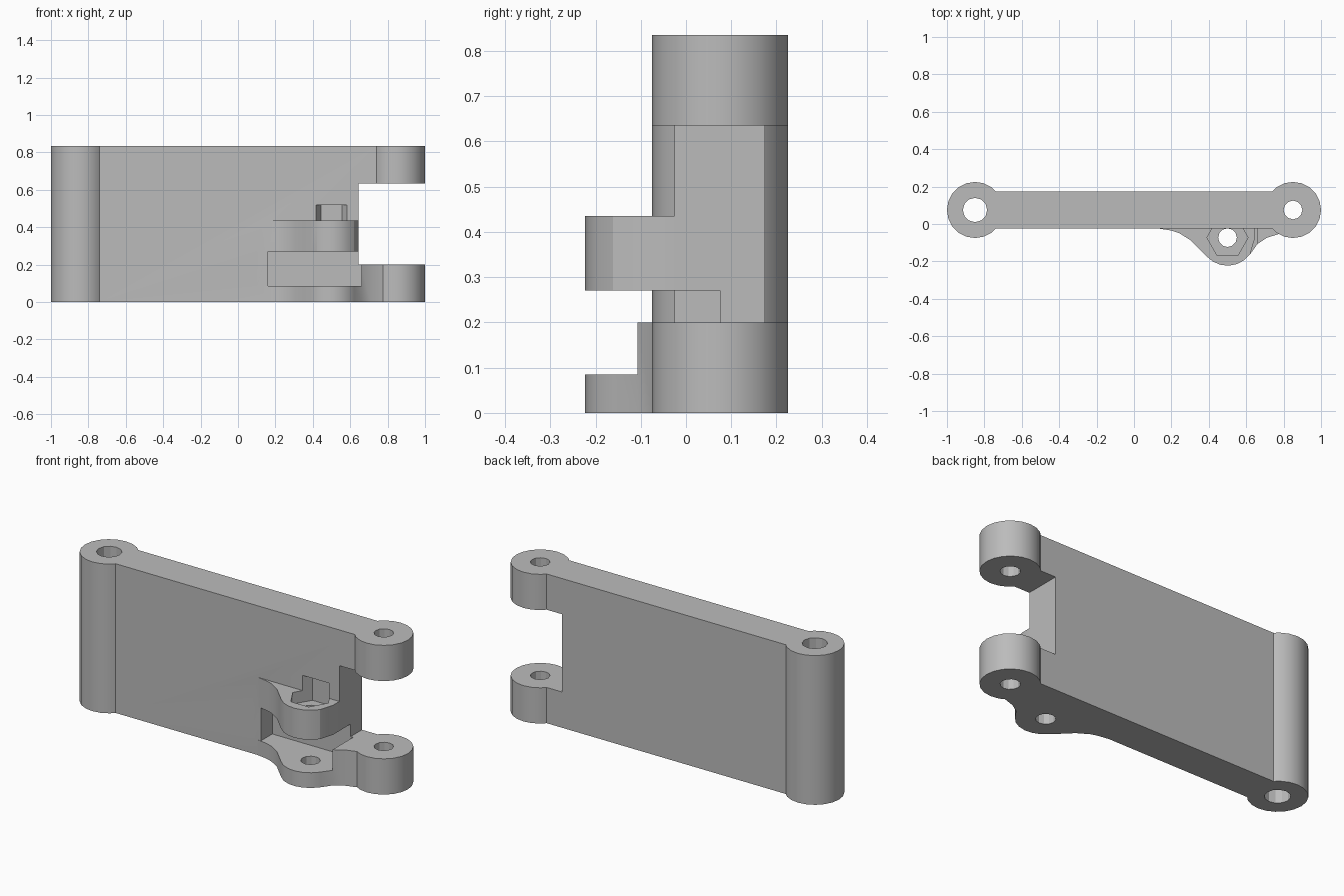
import bpy
import bmesh
from math import cos, sin, pi, radians

cube = bpy.data.objects.get("Cube")
if cube:
    bpy.data.objects.remove(cube, do_unlink=True)

grey = bpy.data.materials.new("plain_grey")
grey.use_nodes = True
grey.diffuse_color = (0.5, 0.5, 0.5, 1)
grey.node_tree.nodes["Principled BSDF"].inputs["Base Color"].default_value = (0.5, 0.5, 0.5, 1)


def prism(name, outline, z0, z1):
    """Extrude a flat outline between two heights."""
    bm = bmesh.new()
    face = bm.faces.new([bm.verts.new((x, y, z0)) for x, y in outline])
    out = bmesh.ops.extrude_face_region(bm, geom=[face])
    top = [v for v in out["geom"] if isinstance(v, bmesh.types.BMVert)]
    bmesh.ops.translate(bm, verts=top, vec=(0, 0, z1 - z0))
    bmesh.ops.recalc_face_normals(bm, faces=bm.faces)
    mesh = bpy.data.meshes.new(name)
    bm.to_mesh(mesh)
    bm.free()
    mesh.materials.append(grey)
    obj = bpy.data.objects.new(name, mesh)
    bpy.context.collection.objects.link(obj)
    return obj


def box(x0, x1, y0, y1):
    return [(x0, y0), (x1, y0), (x1, y1), (x0, y1)]


def ring(x, y, r, n):
    return [(x + r * cos(2 * pi * i / n), y + r * sin(2 * pi * i / n)) for i in range(n)]


def combine(target, tool, operation):
    """Apply a boolean and discard the tool."""
    mod = target.modifiers.new("boolean", 'BOOLEAN')
    mod.operation, mod.object, mod.solver = operation, tool, 'EXACT'
    bpy.context.view_layer.objects.active = target
    bpy.ops.object.modifier_apply(modifier=mod.name)
    bpy.data.objects.remove(tool, do_unlink=True)


HEIGHT = 0.835
END, MID = 0.85, 0.075          # barrel centres
BOLT_X, BOLT_Y = 0.5, -0.073    # clamp bolt centre

# Main plate, notched at the right end
arm = prism("hinge_arm", box(-END, END, -0.025, 0.175), 0, HEIGHT)
combine(arm, prism("notch", box(0.645, 1.2, -0.5, 0.5), 0.2, 0.635), 'DIFFERENCE')

# Barrels at both ends
for name, x, z0, z1 in (("left_barrel", -END, 0, HEIGHT),
                        ("upper_barrel", END, 0.635, HEIGHT),
                        ("lower_barrel", END, 0, 0.2)):
    combine(arm, prism(name, ring(x, MID, 0.15, 20), z0, z1), 'UNION')

# Clamp lugs share a flared left side and a rounded nose
flare = [(0.13, -0.01), (0.13, -0.024), (0.2, -0.035), (0.24, -0.048),
         (0.3, -0.085), (0.35, -0.135)]
nose = [(BOLT_X + 0.15 * cos(radians(a)), BOLT_Y + 0.15 * sin(radians(a)))
        for a in range(222, 325, 17)]
lower = flare + nose + [(0.66, -0.107), (0.71, -0.074), (0.775, -0.053), (0.85, 0), (0.85, 0.06), (0.13, 0.06)]
upper = flare + nose + [(0.645, -0.08), (0.645, 0.06), (0.13, 0.06)]
combine(arm, prism("lower_lug", lower, 0, 0.2), 'UNION')
combine(arm, prism("upper_lug", upper, 0.27, 0.435), 'UNION')

# Slot between the lugs, and the hexagonal nut recess
combine(arm, prism("slot", box(0.16, 0.66, -0.5, MID), 0.085, 0.27), 'DIFFERENCE')
combine(arm, prism("slot_end", box(0.1, 0.2, -0.5, -0.025), 0.085, 0.27), 'DIFFERENCE')
combine(arm, prism("nut_recess", ring(BOLT_X, BOLT_Y, 0.11, 6), 0.37, 0.52), 'DIFFERENCE')

# Pin and bolt holes
for x, y, r, top in ((-END, MID, 0.065, 1), (END, MID, 0.05, 1), (BOLT_X, BOLT_Y, 0.05, 0.45)):
    combine(arm, prism("hole", ring(x, y, r, 12), -0.1, top), 'DIFFERENCE')

bpy.ops.object.select_all(action='DESELECT')
arm.select_set(True)
bpy.context.view_layer.objects.active = arm
bpy.ops.object.shade_smooth_by_angle(angle=radians(28))
